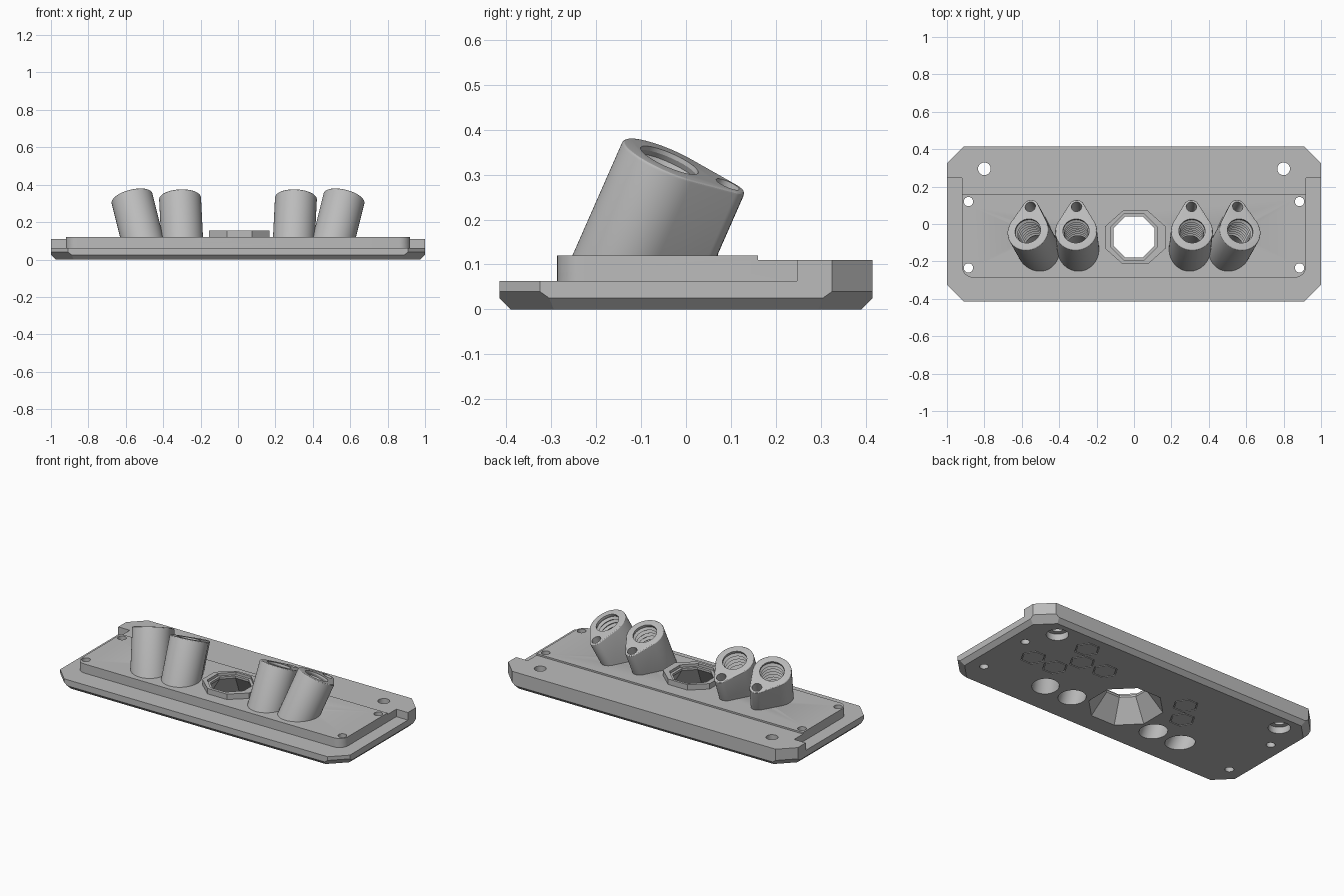
import bpy, bmesh, math
from mathutils import Matrix, Vector

cube = bpy.data.objects.get("Cube")
if cube:
    bpy.data.objects.remove(cube, do_unlink=True)

grey = bpy.data.materials.new("light grey")
grey.use_nodes = True
GREY = (0.5, 0.5, 0.5, 1)
grey.diffuse_color = GREY
grey.node_tree.nodes["Principled BSDF"].inputs["Base Color"].default_value = GREY


def add(name, bm):
    bmesh.ops.recalc_face_normals(bm, faces=bm.faces)
    mesh = bpy.data.meshes.new(name)
    bm.to_mesh(mesh)
    bm.free()
    mesh.materials.append(grey)
    ob = bpy.data.objects.new(name, mesh)
    bpy.context.collection.objects.link(ob)
    return ob


def skin(name, loops, matrix=None, ring=False):
    """Bridge equal loops of points; ring=True joins last to first instead of capping."""
    bm = bmesh.new()
    loops = [[bm.verts.new(p) for p in loop] for loop in loops]
    pairs = list(zip(loops, loops[1:]))
    if ring:
        pairs.append((loops[-1], loops[0]))
    else:
        bm.faces.new(loops[0])
        bm.faces.new(loops[-1])
    for a, b in pairs:
        for i in range(len(a)):
            j = (i + 1) % len(a)
            bm.faces.new((a[i], a[j], b[j], b[i]))
    if matrix:
        bm.transform(matrix)
    return add(name, bm)


def lathe(name, profile, sides=32, matrix=None, turn=0.0, ring=False):
    """Spin (radius, z) points about z."""
    angles = [turn + math.tau * i / sides for i in range(sides)]
    loops = [[(r * math.cos(a), r * math.sin(a), z) for a in angles] for r, z in profile]
    return skin(name, loops, matrix, ring)


def prism(name, outline, z0, z1):
    return skin(name, [[(x, y, z) for x, y in outline] for z in (z0, z1)])


def slice_off(bm, point, normal):
    """Remove everything beyond a plane and cap the cut."""
    geom = bm.verts[:] + bm.edges[:] + bm.faces[:]
    bmesh.ops.bisect_plane(bm, geom=geom, dist=1e-5, plane_co=point, plane_no=normal, clear_outer=True)
    bmesh.ops.holes_fill(bm, edges=[e for e in bm.edges if e.is_boundary])


def boolean(ob, others, operation):
    for other in others:
        mod = ob.modifiers.new(operation.lower(), 'BOOLEAN')
        mod.operation = operation
        mod.solver = 'EXACT'
        mod.object = other
        bpy.context.view_layer.objects.active = ob
        bpy.ops.object.modifier_apply(modifier=mod.name)


def discard(obs):
    for ob in obs:
        bpy.data.objects.remove(ob, do_unlink=True)


# Base plate: block with clipped corners and a chamfered underside
W, D, H, CLIP = 1.0, 0.415, 0.11, 0.09
bm = bmesh.new()
bmesh.ops.create_cube(bm, size=1, matrix=Matrix.Translation((0, 0, H / 2)) @ Matrix.Diagonal((2 * W, 2 * D, H, 1)))
for sx in (-1, 1):
    for sy in (-1, 1):
        slice_off(bm, (sx * (W - CLIP), sy * D, 0), (sx, sy, 0))
        slice_off(bm, (sx * (W - CLIP), sy * D, 0.04), (sx, sy, -1.4))
for s in (-1, 1):
    slice_off(bm, (s * W, 0, 0.025), (s, 0, -1))
    slice_off(bm, (0, s * D, 0.025), (0, s, -1))
plate = add("base_plate", bm)

# Low ledge around the front and sides
PX, PY, R = 0.92, 0.287, 0.06
arc = [(PX - R + R * math.sin(a), -PY + R - R * math.cos(a))
       for a in [math.pi / 2 * i / 8 for i in range(9)]]
mirrored = [(-x, y) for x, y in arc]
ledge = prism("ledge_cutter", [(1.2, -0.6), (1.2, 0.247), (PX, 0.247)] + arc[::-1]
              + mirrored + [(-PX, 0.247), (-1.2, 0.247), (-1.2, -0.6)], 0.063, 0.3)
boolean(plate, [ledge], 'DIFFERENCE')

# Raised platform and the collar around the central opening
platform = prism("platform", arc + [(PX, 0.16), (-PX, 0.16)] + mirrored[::-1], 0.08, 0.12)
OCT = 1 / math.cos(math.pi / 8)
centre = Matrix.Translation((0, -0.07, 0))
collar = lathe("collar", [(0.143 * OCT, 0.1), (0.143 * OCT, 0.154)], 8,
               Matrix.Translation((0.007, -0.072, 0)) @ Matrix.Diagonal((1.13, 1, 1, 1)), math.pi / 8)
boolean(plate, [platform, collar], 'UNION')
discard([ledge, platform, collar])

# Octagonal opening flaring towards the underside
cutters = [lathe("opening_cutter", [(r * OCT, z) for r, z in
           ((0.205, -0.01), (0.11, 0.125), (0.11, 0.138), (0.126, 0.138), (0.126, 0.2))],
           8, centre, math.pi / 8)]

# Screw holes
for s in (-1, 1):
    cutters.append(lathe("mount_cutter", [(0.062, -0.01), (0.062, 0.04), (0.034, 0.04), (0.034, 0.2)],
                         32, Matrix.Translation((s * 0.8, 0.295, 0))))
    for y in (-0.235, 0.12):
        cutters.append(lathe("screw_cutter", [(0.025, -0.01), (0.025, 0.2)],
                             24, Matrix.Translation((s * 0.885, y, 0))))

# Hexagonal grooves engraved on the underside
for x, y in ((0.57, 0.276), (0.74, 0.016), (0.58, 0.01), (0.5, 0.15),
             (0.34, 0.155), (-0.246, 0.15), (-0.33, 0.02)):
    cutters.append(lathe("groove_cutter", [(0.066, -0.01), (0.073, -0.01), (0.073, 0.008), (0.066, 0.008)],
                         6, Matrix.Translation((x, y, 0)), ring=True))


def teardrop(big, small, gap, steps=24):
    """Hull of a large circle at the origin and a small one at y = gap."""
    tilt = math.asin((big - small) / gap)
    pts = []
    for i in range(2 * steps + 1):
        a = math.pi - tilt + (math.pi + 2 * tilt) * i / (2 * steps)
        pts.append((big * math.cos(a), big * math.sin(a)))
    for i in range(steps + 1):
        a = tilt + (math.pi - 2 * tilt) * i / steps
        pts.append((small * math.cos(a), gap + small * math.sin(a)))
    return pts


# Threaded bore: zigzag section, plain below
bore = [(0.076, -0.6), (0.076, -0.22)]
for i in range(8):
    z = -0.21 + i * 0.025
    bore += [(0.064, z), (0.077, z + 0.0125)]
bore += [(0.07, -0.01), (0.07, 0.02)]

# Leaning sockets, each with a threaded bore and a small blind hole
GAP = 0.141
sockets = []
for label, s in (("left", 1), ("right", -1)):
    for place, x, lean in (("inner", 0.31, 0.05), ("outer", 0.568, 0.25)):
        axis = Vector((s * lean, 0.44, 1)).normalized()
        up = (Vector((0, 1, 0)) - axis * axis.y).normalized()
        frame = Matrix((up.cross(axis), up, axis)).transposed().to_4x4()
        frame.translation = (s * x, -0.037, 0.332)
        socket = prism(f"{label}_{place}_socket", teardrop(0.112, 0.042, GAP), -0.45, 0)
        bm = bmesh.new()
        bm.from_mesh(socket.data)
        rim = [e for e in bm.edges if all(v.co.z > -0.01 for v in e.verts)]
        bmesh.ops.bevel(bm, geom=rim, offset=0.007, segments=3, profile=0.5, affect='EDGES')
        bm.transform(frame)
        slice_off(bm, (0, 0, 0.1), (0, 0, -1))
        bmesh.ops.recalc_face_normals(bm, faces=bm.faces)
        bm.to_mesh(socket.data)
        bm.free()
        bore_cutter = lathe("bore_cutter", bore, 32, frame)
        pin_cutter = lathe("pin_cutter", [(0.028, -0.13), (0.028, 0.02)], 24,
                           frame @ Matrix.Translation((0, GAP, 0)))
        boolean(socket, [bore_cutter, pin_cutter], 'DIFFERENCE')
        cutters.append(bore_cutter)
        discard([pin_cutter])
        sockets.append(socket)

boolean(plate, cutters, 'DIFFERENCE')
discard(cutters)

# Smooth curved walls, keep edges crisp
bpy.ops.object.select_all(action='DESELECT')
for ob in [plate] + sockets:
    ob.select_set(True)
bpy.context.view_layer.objects.active = plate
bpy.ops.object.shade_smooth_by_angle(angle=math.radians(28))
